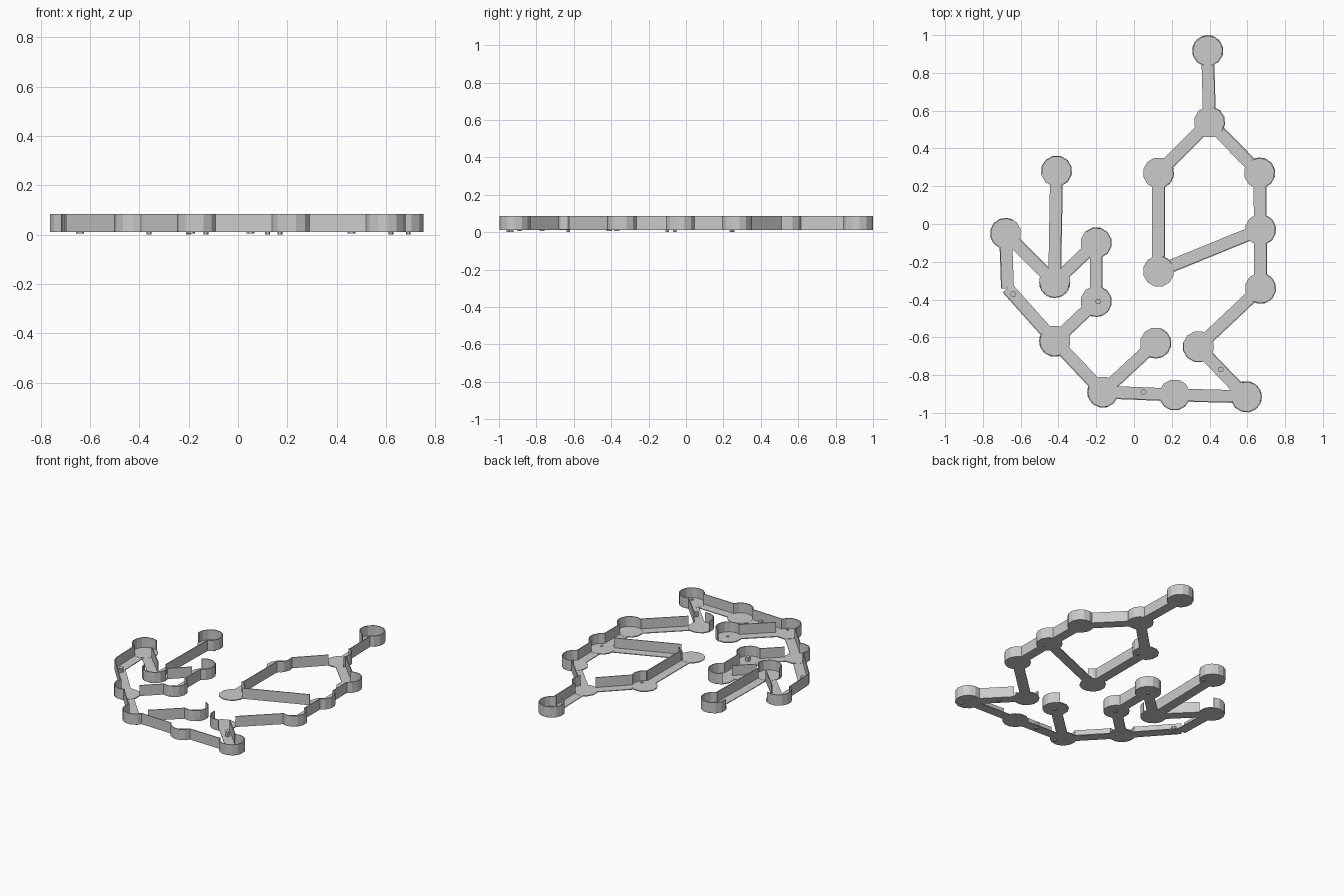
import bpy, bmesh, math
from mathutils import Vector

if "Cube" in bpy.data.objects:
    bpy.data.objects.remove(bpy.data.objects["Cube"])

R, HW = 0.083, 0.034          # node radius, bar half width
Z0, Z1, ZT = 0.011, 0.017, 0.085
T = 0.006                     # wall thickness

# nodes: x, y, then start and end angle of the rim wall
N = {
    'a': (.39, .917, -75, 255), 'b': (.40, .54, -35, 75),
    'c': (.665, .27, -70, 120), 'd': (.67, -.03, -70, 70),
    'e': (.67, -.34, -120, 70), 'f': (.34, -.65, 165, 285),
    'g': (.595, -.915, -165, 110), 'h': (.215, -.905, 200, 340),
    'i': (-.165, -.89, 155, 340), 'j': (.115, -.63, -115, 70),
    'k': (-.42, -.62, 150, 295), 'l': (-.20, -.41, -115, 70),
    'm': (-.20, -.10, -70, 130), 'n': (-.42, -.31, 180, 360),
    'o': (-.41, .28, -70, 190), 'p': (-.68, -.05, 60, 245),
    'q': (.13, .27, -65, 25), 's': (.13, -.25, 30, 75),
}
CORNER = Vector((-.67, -.34))
P = {k: Vector(v[:2]) for k, v in N.items()}
P['t'] = CORNER

# bars: end nodes, then the side that carries the wall
E = [('a', 'b', 1, 0), ('b', 'c', 1, 1), ('c', 'd', 1, 0), ('d', 'e', 1, 0),
     ('e', 'f', 1, -1), ('f', 'g', 1, 1), ('g', 'h', 0, -1), ('h', 'i', 0, -1),
     ('i', 'j', 1, -1), ('i', 'k', -1, -1), ('k', 'l', 1, -1), ('l', 'm', 1, 0),
     ('m', 'n', 1, -1), ('n', 'o', 1, 0), ('n', 'p', 1, 1), ('k', 't', -1, -1),
     ('t', 'p', -1, 0), ('q', 'b', 1, -1), ('q', 's', 1, 0), ('s', 'd', 0, -1)]


def prism(bm, pts, z0, z1):
    lo = [bm.verts.new((p[0], p[1], z0)) for p in pts]
    hi = [bm.verts.new((p[0], p[1], z1)) for p in pts]
    bm.faces.new(lo[::-1])
    bm.faces.new(hi)
    for i in range(len(pts)):
        j = (i + 1) % len(pts)
        bm.faces.new((lo[i], lo[j], hi[j], hi[i]))


def finish(bm, name):
    bmesh.ops.recalc_face_normals(bm, faces=bm.faces)
    me = bpy.data.meshes.new(name)
    bm.to_mesh(me)
    bm.free()
    ob = bpy.data.objects.new(name, me)
    bpy.context.collection.objects.link(ob)


def ring(c, r, a0, a1, n):
    return [c + Vector((math.cos(math.radians(a0 + (a1 - a0) * i / n)),
                        math.sin(math.radians(a0 + (a1 - a0) * i / n)))) * r
            for i in range(n + 1)]


# flat discs and their partial rims
discs, rims = bmesh.new(), bmesh.new()
for x, y, a0, a1 in N.values():
    c = Vector((x, y))
    prism(discs, ring(c, R, 15, 375, 12)[:-1], Z0, Z1)
    n = max(2, round((a1 - a0) / 28))
    prism(rims, ring(c, R, a0, a1, n) + ring(c, R - T, a1, a0, n), Z0, ZT)
finish(discs, "node_discs")
finish(rims, "node_rims")

# flat bars, each with a wall along one side
bars, walls = bmesh.new(), bmesh.new()
for a, b, sx, sy in E:
    p, q = P[a], P[b]
    d = (q - p).normalized()
    n = Vector((-d.y, d.x))
    if n.dot(Vector((sx, sy))) < 0:
        n = -n
    prism(bars, [p + n * HW, p - n * HW, q - n * HW, q + n * HW], Z0, Z1 - .001)
    cut = R * 0.9
    p2 = p if a == 't' else p + d * cut
    q2 = q if b == 't' else q - d * cut
    prism(walls, [p2 + n * HW, p2 + n * (HW - T), q2 + n * (HW - T), q2 + n * HW], Z0, ZT)
finish(bars, "link_bars")
finish(walls, "link_walls")

# small pegs through the plate
pegs = bmesh.new()
for x, y in [(-.36, .25), (.17, .24), (.69, -.06), (-.13, -.93), (.62, -.95),
             (.12, -.63), (-.2, -.1)]:
    prism(pegs, ring(Vector((x, y)), .01, 0, 360, 6)[:-1], 0, .022)
for x, y in [(-.64, -.37), (.05, -.89), (.46, -.77), (-.19, -.41)]:
    prism(pegs, ring(Vector((x, y)), .016, 0, 360, 6)[:-1], .005, .045)
finish(pegs, "pegs")
